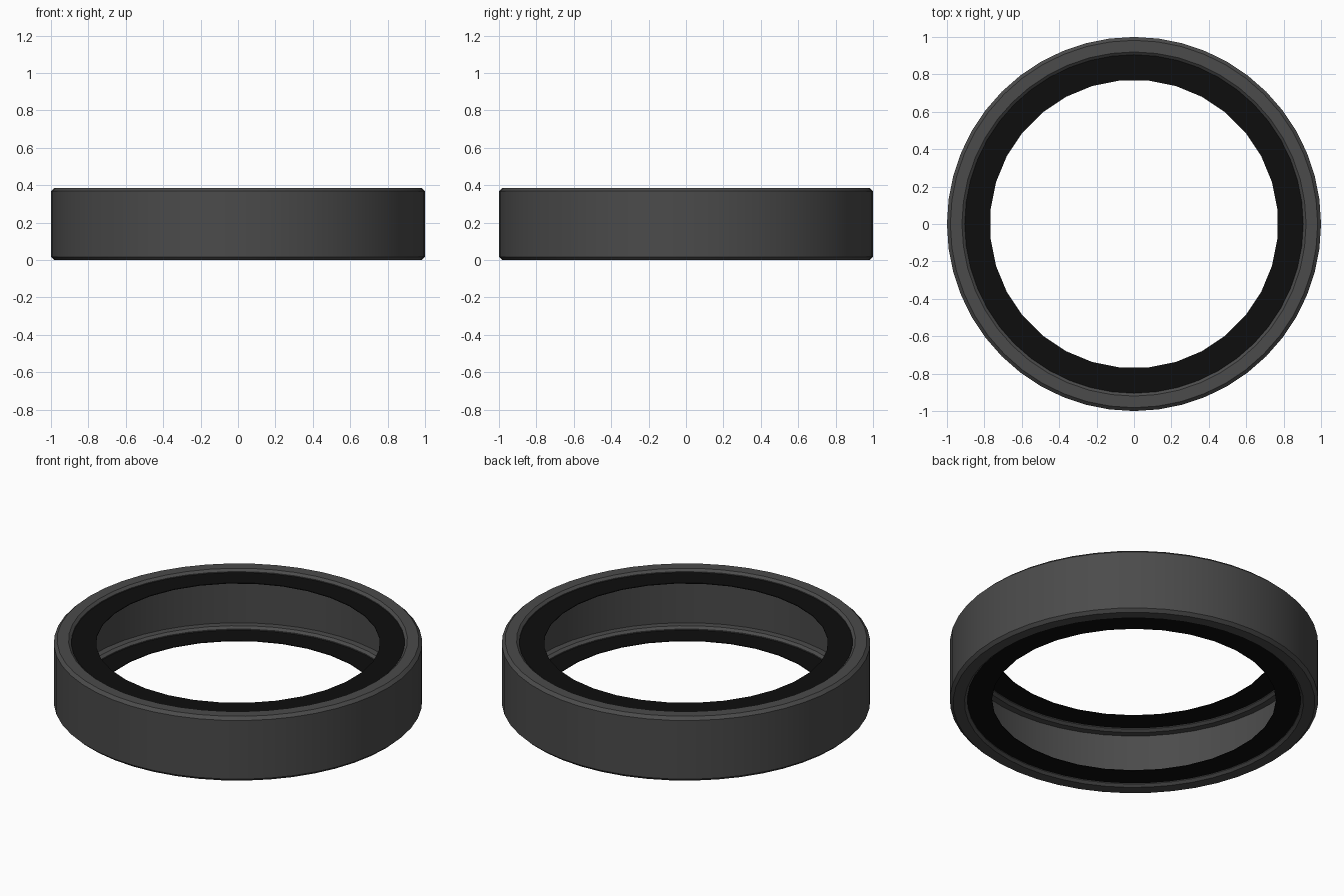
import bpy
import bmesh
import math

HEIGHT = 0.385
cube = bpy.data.objects.get("Cube")
if cube:
    bpy.data.objects.remove(cube, do_unlink=True)


def make_material(name, rgb, roughness):
    mat = bpy.data.materials.new(name)
    mat.use_nodes = True
    mat.diffuse_color = (*rgb, 1)
    shader = mat.node_tree.nodes["Principled BSDF"]
    shader.inputs["Base Color"].default_value = (*rgb, 1)
    shader.inputs["Roughness"].default_value = roughness
    return mat


def lathe(name, profile, segments, mat, phase=0.0):
    """Spin a closed (radius, height) profile around the z axis."""
    bm = bmesh.new()
    rings = []
    for i in range(segments):
        a = phase + math.tau * i / segments
        rings.append([bm.verts.new((r * math.cos(a), r * math.sin(a), z))
                      for r, z in profile])
    n = len(profile)
    for i, ring in enumerate(rings):
        following = rings[(i + 1) % segments]
        for j in range(n):
            k = (j + 1) % n
            bm.faces.new((ring[j], following[j], following[k], ring[k]))
    bmesh.ops.recalc_face_normals(bm, faces=bm.faces)
    mesh = bpy.data.meshes.new(name)
    bm.to_mesh(mesh)
    bm.free()
    mesh.materials.append(mat)
    obj = bpy.data.objects.new(name, mesh)
    bpy.context.collection.objects.link(obj)
    bpy.ops.object.select_all(action='DESELECT')
    obj.select_set(True)
    bpy.context.view_layer.objects.active = obj
    bpy.ops.object.shade_smooth_by_angle(angle=math.radians(25))
    return obj


grey = make_material("dark_grey", (0.07, 0.07, 0.07), 0.5)
black = make_material("black", (0.004, 0.004, 0.004), 0.7)

# Outer ring: chamfered shell with an inward lip at each end
lower = [(1.0, 0.017), (0.982, 0.0), (0.92, 0.0), (0.905, 0.013),
         (0.905, 0.028), (0.922, 0.04), (0.96, 0.04)]
upper = [(r, HEIGHT - z) for r, z in reversed(lower)]
lathe("outer_ring", lower + upper, 48, grey)

# Thin flat seals held in the lips, leaving the middle hollow
SEAL_SIDES = 32
for name, z in (("bottom_seal", 0.02), ("top_seal", HEIGHT - 0.02)):
    seal = [(0.771, z - 0.002), (0.925, z - 0.002),
            (0.925, z + 0.002), (0.771, z + 0.002)]
    lathe(name, seal, SEAL_SIDES, black, math.pi / SEAL_SIDES)
